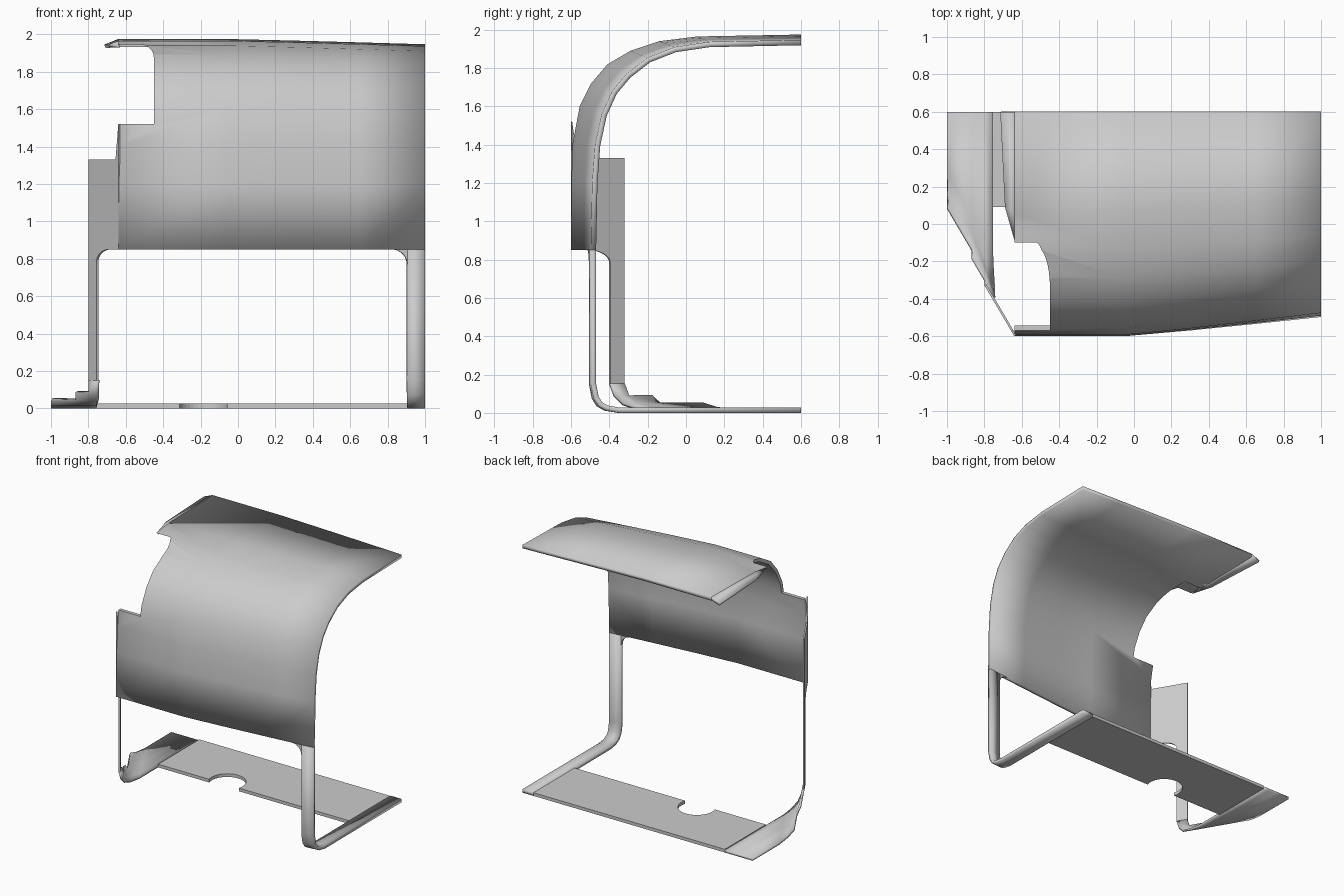
import bpy, bmesh, math

old = bpy.data.objects.get("Cube")
if old:
    bpy.data.objects.remove(old)

grey = bpy.data.materials.new("light grey")
grey.use_nodes = True
COL = (0.6, 0.6, 0.6, 1)
grey.diffuse_color = COL
grey.node_tree.nodes["Principled BSDF"].inputs["Base Color"].default_value = COL


def finish(name, bm, thick=0, toward=None, cutter=None):
    """Turn a sheet or solid into an object; sheets thicken toward a given side."""
    bmesh.ops.remove_doubles(bm, verts=bm.verts, dist=0.0005)
    bmesh.ops.recalc_face_normals(bm, faces=bm.faces)
    if toward:
        bm.normal_update()
        score = sum(f.calc_area() * sum(a * b for a, b in zip(f.normal, toward)) for f in bm.faces)
        if score > 0:
            bmesh.ops.reverse_faces(bm, faces=bm.faces[:])
    me = bpy.data.meshes.new(name)
    bm.to_mesh(me)
    bm.free()
    me.materials.append(grey)
    ob = bpy.data.objects.new(name, me)
    bpy.context.collection.objects.link(ob)
    if thick:
        mod = ob.modifiers.new("thickness", 'SOLIDIFY')
        mod.thickness, mod.offset = thick, -1
    if cutter:
        mod = ob.modifiers.new("cut", 'BOOLEAN')
        mod.operation, mod.object, mod.solver = 'DIFFERENCE', cutter, 'EXACT'
    return ob


def loft(bm, sections):
    rows = [[bm.verts.new(p) for p in s] for s in sections]
    for a, b in zip(rows, rows[1:]):
        for i in range(len(a) - 1):
            bm.faces.new((a[i], a[i + 1], b[i + 1], b[i]))


def prism(bm, points, move):
    face = bm.faces.new([bm.verts.new(p) for p in points])
    ext = bmesh.ops.extrude_face_region(bm, geom=[face])
    verts = [v for v in ext["geom"] if isinstance(v, bmesh.types.BMVert)]
    bmesh.ops.translate(bm, verts=verts, vec=move)


def arc(cx, cy, r, a0, a1, n=8):
    angles = [math.radians(a0 + (a1 - a0) * i / n) for i in range(n + 1)]
    return [(cx + r * math.cos(a), cy + r * math.sin(a)) for a in angles]


def side_y(x):
    """Slanted side wall line in plan."""
    return -0.6 - (x + 0.64) * 1.7


def front_y(x):
    """Front wall line in plan, tapering toward the left end."""
    return -0.6 + 0.103 * max(0, (x + 0.05) / 1.05) ** 1.1


# Curved front and roof, blended between the full and the tapered profile
FULL = [(-.6, .85), (-.598, 1.2), (-.593, 1.4), (-.555, 1.6), (-.495, 1.72),
        (-.41, 1.82), (-.29, 1.89), (-.14, 1.94), (.06, 1.965), (.6, 1.975)]
TAPER = [(-.497, .85), (-.49, 1.2), (-.475, 1.4), (-.44, 1.56), (-.385, 1.68),
         (-.31, 1.77), (-.2, 1.855), (-.06, 1.91), (.12, 1.937), (.6, 1.947)]

bm = bmesh.new()
prism(bm, [(x, -1, z) for x, z in [(-.9, 1.52), (-.45, 1.52)]
           + arc(-.52, 1.875, .07, 0, 90) + [(-.9, 1.945)]], (0, 1.02, 0))
notch = finish("notch_cutter", bm)
notch.hide_render = True
notch.hide_set(True)

bm = bmesh.new()
sections = []
for x in (-.64, -.05, .3, .65, 1):
    t = (front_y(x) + 0.6) / 0.103
    sections.append([(x, a[0] + (b[0] - a[0]) * t, a[1] + (b[1] - a[1]) * t)
                     for a, b in zip(FULL, TAPER)])
loft(bm, sections)
shell = finish("front_shell", bm, 0.028, (0, 1, -1), notch)

# Folded lip along the roof edge
bm = bmesh.new()
lip = [bm.verts.new(p) for p in [(-.64, .6, 1.975), (-.64, .06, 1.965), (-.64, -.085, 1.947),
                                 (-.69, .09, 1.947), (-.715, .6, 1.945)]]
bm.faces.new((lip[0], lip[1], lip[3], lip[4]))
bm.faces.new(lip[1:4])
roof_lip = finish("roof_lip", bm, 0.02, (0, 0, -1))

# Bent leg at the left end, running under into the floor
LEG = [(0, .85), (0, .15), (.015, .075), (.04, .035), (.08, .012), (.15, 0)]
bm = bmesh.new()
loft(bm, [[(x, front_y(x) + d, z) for d, z in LEG] + [(x, .6, 0)] for x in (.905, 1)])
left_leg = finish("left_leg", bm, 0.028, (0, 1, 1))

# Rounded gusset where the leg meets the shell
bm = bmesh.new()
outline = [(.905, .85)] + arc(.825, .77, .08, 90, 0)
bm.faces.new([bm.verts.new((x, front_y(x), z)) for x, z in outline])
gusset = finish("leg_gusset", bm, 0.028, (0, 1, 0))

# Slanted side panel with its narrow strut
bm = bmesh.new()
outline = [(-.64, .85)] + arc(-.69, .783, .067, 90, 180) + [
    (-.757, .15), (-.8, .15), (-.8, 1.33), (-.655, 1.33), (-.64, 1.52)]
bm.faces.new([bm.verts.new((x, side_y(x), z)) for x, z in outline])
panel = finish("side_panel", bm, 0.012, (1, .5, 0))

# Curled foot of the strut, stepping down to the floor edge
CURL = [(0, .15), (.012, .085), (.035, .04), (.075, .014), (.13, 0)]
bm = bmesh.new()
for x0, x1, start in ((-.757, -.8, 0), (-.8, -.87, 1), (-.87, -1, 2)):
    loft(bm, [[(x, side_y(x) + d * 1.97, z) for d, z in CURL[start:]] + [(x, .6, 0)]
              for x in (x0, x1)])
foot = finish("strut_foot", bm, 0.018, (0.5, 0.3, 1))

# Floor plate with a round cut-out in its front edge
bm = bmesh.new()
outline = [(-.757, .6), (-.757, .09)] + arc(-.185, .13, .135, 197, -17, 20) + [(.905, .09), (.905, .6)]
prism(bm, [(x, y, 0) for x, y in outline], (0, 0, .025))
floor = finish("floor_plate", bm)

# Smooth the bends and keep the cut edges sharp
for ob in (shell, left_leg, foot, roof_lip):
    bpy.ops.object.select_all(action='DESELECT')
    ob.select_set(True)
    bpy.context.view_layer.objects.active = ob
    bpy.ops.object.shade_smooth_by_angle(angle=math.radians(35))
